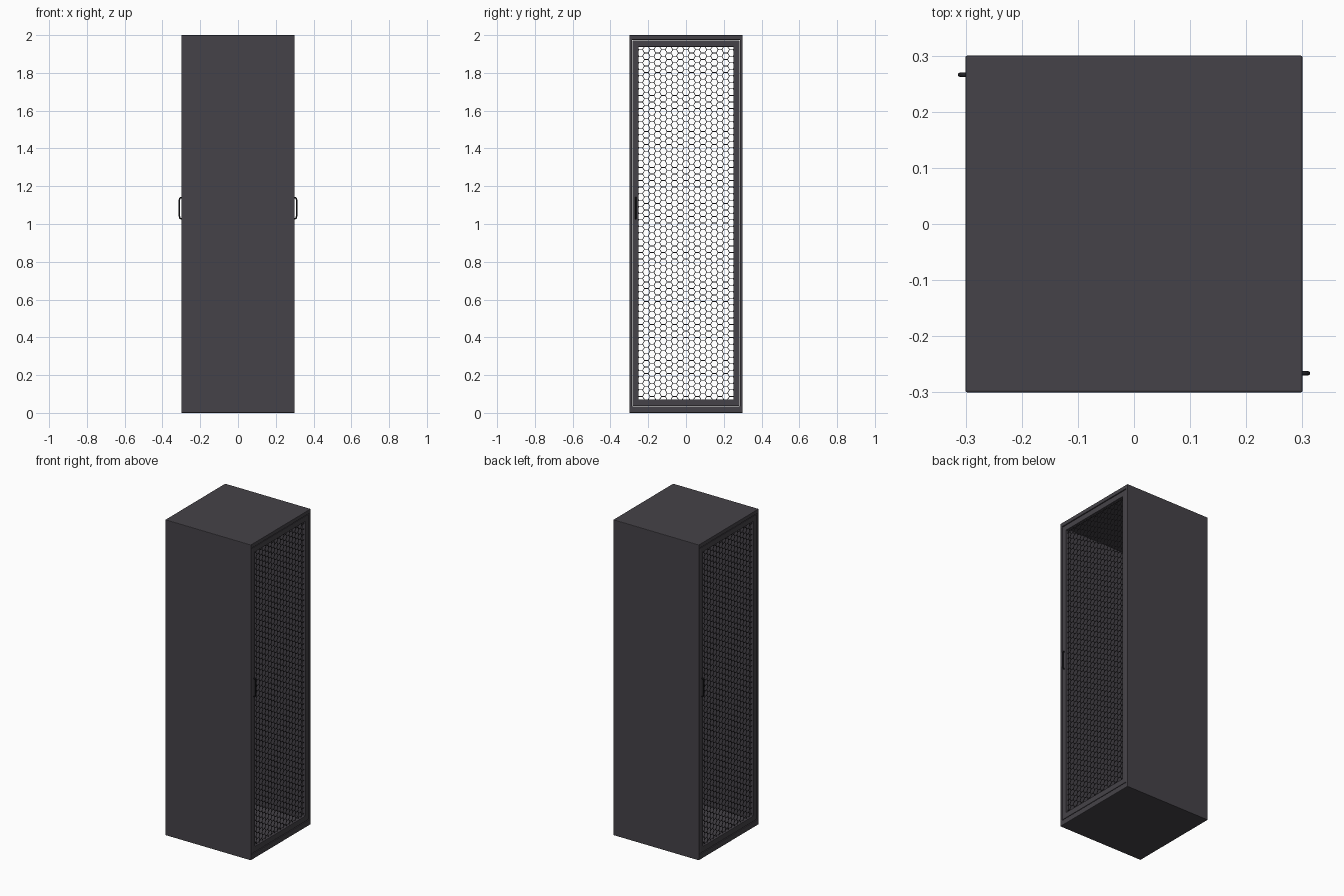
import bpy, bmesh, math
from mathutils import Vector

if "Cube" in bpy.data.objects:
    bpy.data.objects.remove(bpy.data.objects["Cube"])

HALF, HEIGHT = 0.3, 2.0
paint = bpy.data.materials.new("dark_paint")
paint.diffuse_color = (0.06, 0.055, 0.065, 1)
paint.use_nodes = True
paint.node_tree.nodes["Principled BSDF"].inputs["Base Color"].default_value = paint.diffuse_color
black = bpy.data.materials.new("black_handle")
black.diffuse_color = (0.015, 0.015, 0.018, 1)
black.use_nodes = True
black.node_tree.nodes["Principled BSDF"].inputs["Base Color"].default_value = black.diffuse_color


def add_object(name, bm, mat, bevel=0.0):
    bmesh.ops.recalc_face_normals(bm, faces=bm.faces)
    me = bpy.data.meshes.new(name)
    bm.to_mesh(me)
    bm.free()
    me.materials.append(mat)
    ob = bpy.data.objects.new(name, me)
    bpy.context.collection.objects.link(ob)
    if bevel:
        m = ob.modifiers.new("bevel", 'BEVEL')
        m.width, m.segments, m.limit_method = bevel, 2, 'ANGLE'
    return ob


def frame(name, x0, x1, outer, inner, bevel):
    """Rectangular ring in the YZ plane; outer and inner are (half width, z low, z high)."""
    bm = bmesh.new()
    rings = []
    for x, (w, a, b) in ((x0, outer), (x1, outer), (x1, inner), (x0, inner)):
        rings.append([bm.verts.new((x, y, z)) for y, z in ((-w, a), (w, a), (w, b), (-w, b))])
    for i in range(4):
        p, q = rings[i], rings[(i + 1) % 4]
        for k in range(4):
            j = (k + 1) % 4
            bm.faces.new((p[k], p[j], q[j], q[k]))
    return add_object(name, bm, paint, bevel)


def hex_mesh(name, x, w, z0, z1, r, bar):
    """Honeycomb sheet made of joined hexagon rings, trimmed to the door opening."""
    bm = bmesh.new()
    dy, dz = 1.5 * r, math.sqrt(3) * r
    ny, nz = math.ceil(w / dy), math.ceil((z1 - z0) / 2 / dz) + 1
    zc = (z0 + z1) / 2
    for i in range(-ny, ny + 1):
        for j in range(-nz, nz + 1):
            cy, cz = i * dy, zc + (j + 0.5 * (i % 2)) * dz
            dirs = [(math.cos(k * math.pi / 3), math.sin(k * math.pi / 3)) for k in range(6)]
            o = [bm.verts.new((x, cy + r * c, cz + r * s)) for c, s in dirs]
            n = [bm.verts.new((x, cy + (r - bar) * c, cz + (r - bar) * s)) for c, s in dirs]
            for k in range(6):
                bm.faces.new((o[k - 1], o[k], n[k], n[k - 1]))
    bmesh.ops.remove_doubles(bm, verts=bm.verts, dist=0.0003)
    for co, no in (((x, w, 0), (0, 1, 0)), ((x, -w, 0), (0, -1, 0)),
                   ((x, 0, z1), (0, 0, 1)), ((x, 0, z0), (0, 0, -1))):
        bmesh.ops.bisect_plane(bm, geom=bm.verts[:] + bm.edges[:] + bm.faces[:],
                               plane_co=co, plane_no=no, clear_outer=True)
    ob = add_object(name, bm, paint)
    m = ob.modifiers.new("thickness", 'SOLIDIFY')
    m.thickness, m.offset = 0.003, 0
    return ob


def handle(name):
    """Bow handle with rounded corners standing off the door."""
    cu = bpy.data.curves.new(name, 'CURVE')
    cu.dimensions = '3D'
    cu.bevel_depth, cu.bevel_resolution, cu.use_fill_caps = 0.004, 2, True
    sp = cu.splines.new('POLY')
    pts = [(0.294, 1.028), (0.303, 1.028), (0.308, 1.032), (0.310, 1.040),
           (0.310, 1.128), (0.308, 1.136), (0.303, 1.140), (0.294, 1.140)]
    sp.points.add(len(pts) - 1)
    for p, (x, z) in zip(sp.points, pts):
        p.co = (x, -0.266, z, 1)
    cu.materials.append(black)
    ob = bpy.data.objects.new(name, cu)
    bpy.context.collection.objects.link(ob)
    return ob


# cabinet shell: sides, roof and floor, open at both door ends
frame("cabinet_shell", -HALF, HALF, (HALF, 0, HEIGHT), (0.285, 0.034, 1.975), 0.003)

# one door, then the same door turned half way round for the other end
door = [
    frame("door_frame", 0.275, 0.298, (0.283, 0.037, 1.972), (0.252, 0.072, 1.938), 0.002),
    hex_mesh("door_mesh", 0.286, 0.254, 0.07, 1.94, 0.02, 0.002),
    handle("door_handle"),
]
for part in door:
    other = part.copy()
    other.name = "rear_" + part.name
    other.rotation_euler = (0, 0, math.pi)
    bpy.context.collection.objects.link(other)
